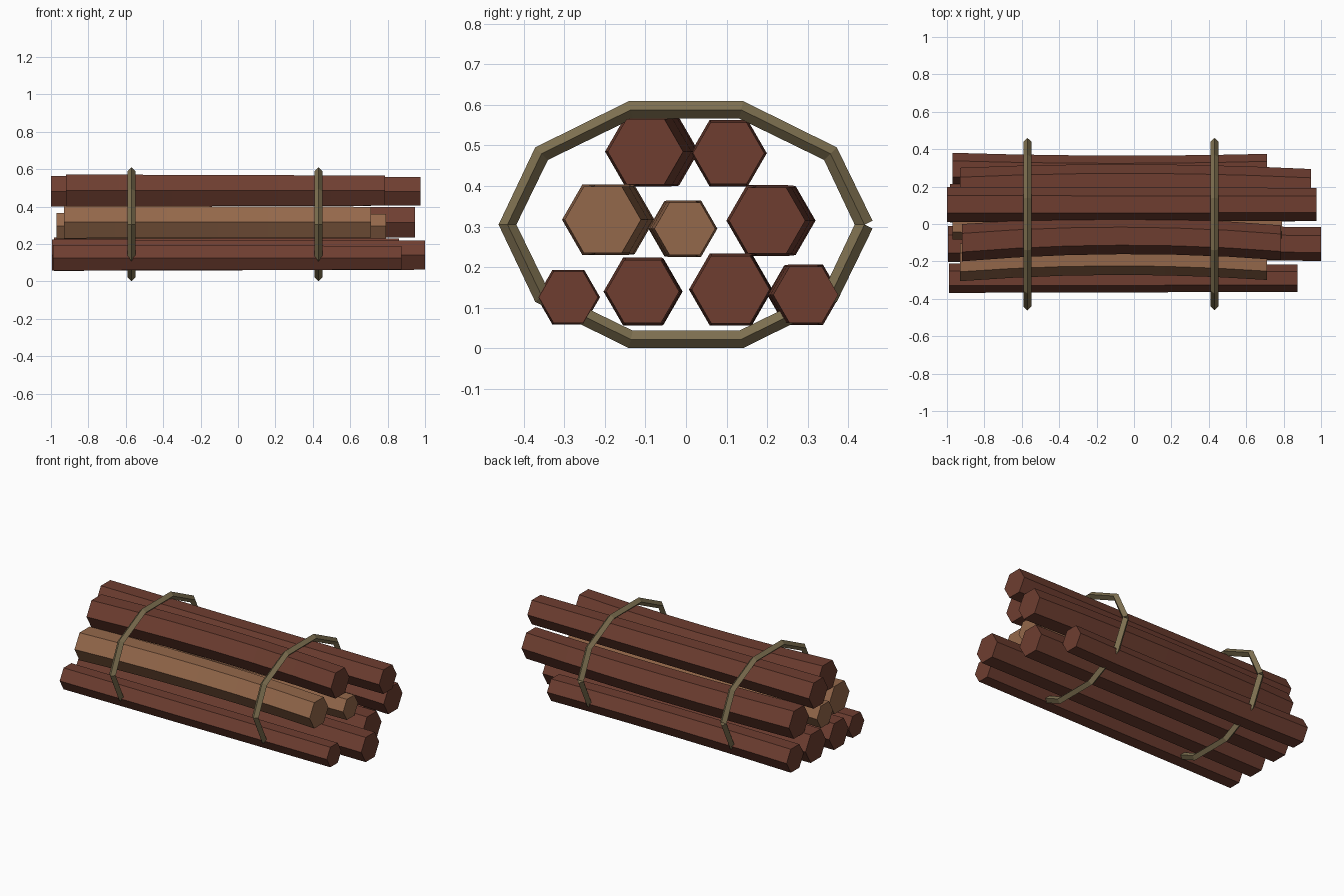
import bpy, bmesh
from math import cos, sin, pi
from mathutils import Vector

cube = bpy.data.objects.get("Cube")
if cube:
    bpy.data.objects.remove(cube, do_unlink=True)


def material(name, rgb):
    m = bpy.data.materials.new(name)
    m.use_nodes = True
    m.diffuse_color = (*rgb, 1)
    m.node_tree.nodes["Principled BSDF"].inputs["Base Color"].default_value = (*rgb, 1)
    return m


DARK = material("dark_bark", (0.156, 0.048, 0.030))
PALE = material("pale_wood", (0.296, 0.138, 0.069))
ROPE = material("rope_olive", (0.216, 0.168, 0.084))


def skin(name, rings, mat):
    """Bridge a list of equal rings into a capped tube."""
    bm = bmesh.new()
    loops = [[bm.verts.new(p) for p in ring] for ring in rings]
    n = len(loops[0])
    for a, b in zip(loops, loops[1:]):
        for i in range(n):
            j = (i + 1) % n
            bm.faces.new((a[i], a[j], b[j], b[i]))
    bm.faces.new(loops[0])
    bm.faces.new(loops[-1])
    bmesh.ops.recalc_face_normals(bm, faces=bm.faces)
    mesh = bpy.data.meshes.new(name)
    bm.to_mesh(mesh)
    bm.free()
    mesh.materials.append(mat)
    obj = bpy.data.objects.new(name, mesh)
    bpy.context.collection.objects.link(obj)
    return obj


def log(name, x0, x1, y, z, r, bend, mat, steps=6):
    """Six-sided log, thinner towards +x and bowed sideways by bend."""
    rings = []
    for s in range(steps + 1):
        t = s / steps
        rad = r * (1.07 - 0.07 * t)
        yc = y + bend * 4 * t * (1 - t)
        rings.append([(x0 + (x1 - x0) * t, yc + rad * cos(k * pi / 3),
                       z + rad * sin(k * pi / 3)) for k in range(6)])
    return skin(name, rings, mat)


# Stacked logs: start x, end x, y, z, radius, bow
log("top_front_log", -0.92, 0.785, -0.10, 0.485, 0.093, 0.035, DARK)
log("top_back_log", -1.0, 0.975, 0.105, 0.481, 0.088, 0.0, DARK)
log("middle_front_log", -0.93, 0.71, -0.205, 0.317, 0.094, 0.03, PALE)
log("middle_centre_log", -0.97, 0.79, -0.003, 0.295, 0.075, -0.012, PALE)
log("middle_back_log", -0.93, 0.945, 0.2, 0.315, 0.094, 0.022, DARK)
log("bottom_front_log", -0.99, 0.875, -0.29, 0.126, 0.073, 0.0, DARK)
log("bottom_inner_front_log", -0.995, 1.0, -0.107, 0.14, 0.09, 0.005, DARK)
log("bottom_inner_back_log", -0.985, 0.86, 0.11, 0.145, 0.096, 0.003, DARK)
log("bottom_back_log", -0.97, 0.71, 0.295, 0.132, 0.08, -0.012, DARK)


def rope(name, x, sides=10, thick=0.022):
    """Ten-sided oval loop of diamond section, left open at its seam."""
    pts = [Vector((x, 0.44 * cos(k * 2 * pi / sides),
                   0.305 + 0.2975 * sin(k * 2 * pi / sides))) for k in range(sides + 1)]
    side = Vector((1, 0, 0))
    rings = []
    for k, p in enumerate(pts):
        before = (p - pts[max(k - 1, 0)]).normalized()
        after = (pts[min(k + 1, sides)] - p).normalized()
        out = (before + after).normalized().cross(side)
        rings.append([p + thick * v for v in (out, side, -out, -side)])
    return skin(name, rings, ROPE)


rope("left_end_rope", 0.43)
rope("right_end_rope", -0.57)
